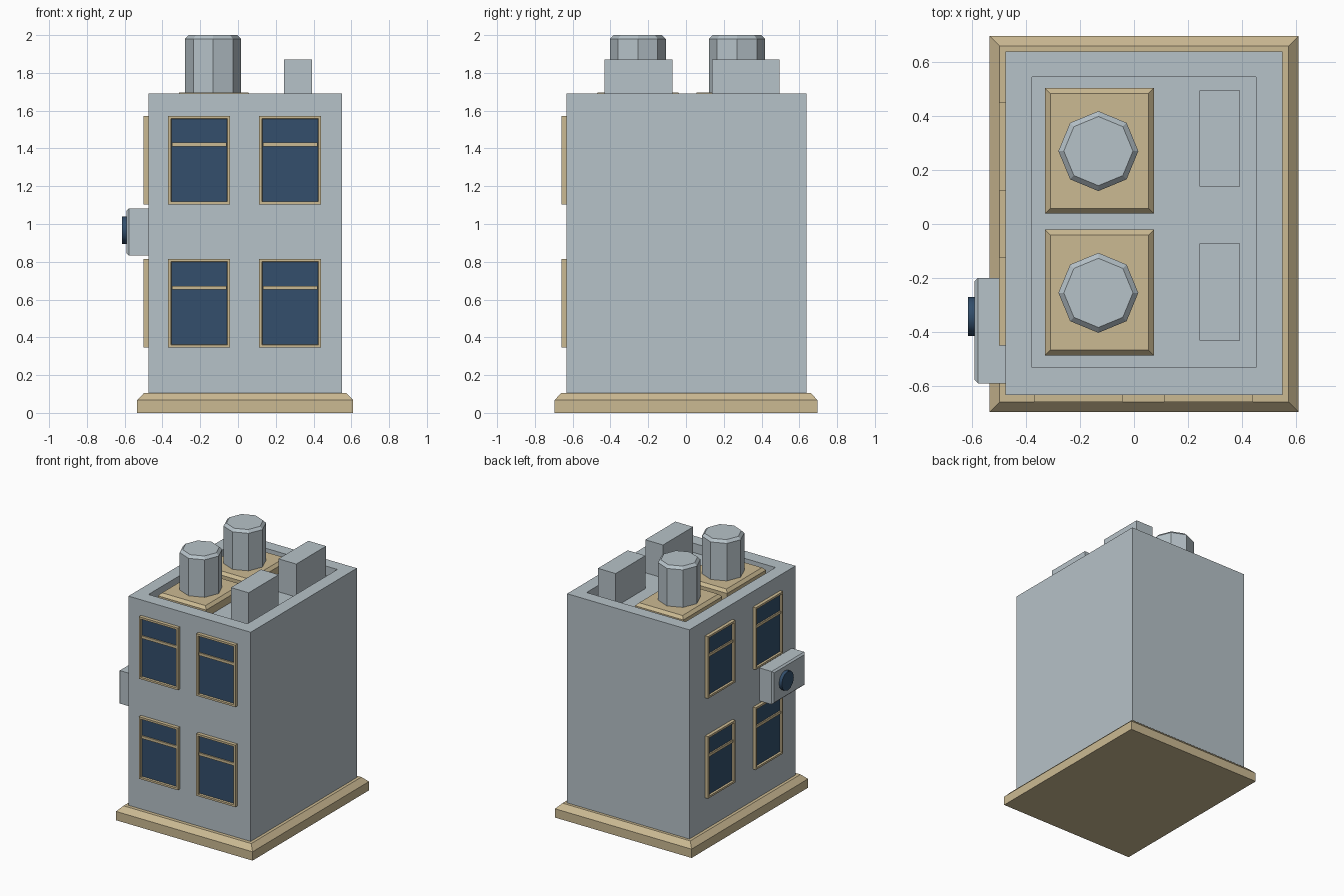
import bpy, bmesh, math
from mathutils import Matrix

if "Cube" in bpy.data.objects:
    bpy.data.objects.remove(bpy.data.objects["Cube"])


def material(name, rgb):
    m = bpy.data.materials.new(name)
    m.diffuse_color = (*rgb, 1)
    m.use_nodes = True
    m.node_tree.nodes["Principled BSDF"].inputs["Base Color"].default_value = m.diffuse_color
    return m


GREY = material("blue grey", (0.47, 0.54, 0.58))
TAN = material("sand trim", (0.60, 0.49, 0.29))
NAVY = material("navy glass", (0.033, 0.078, 0.15))
SIDE = Matrix.Rotation(math.radians(-90), 4, 'Y')   # local z -> world -x
LEFT = Matrix.Rotation(math.radians(-90), 4, 'Z')   # front -> left wall


def finish(name, bm, mats):
    bmesh.ops.recalc_face_normals(bm, faces=bm.faces)
    me = bpy.data.meshes.new(name)
    bm.to_mesh(me)
    bm.free()
    for m in mats:
        me.materials.append(m)
    ob = bpy.data.objects.new(name, me)
    bpy.context.collection.objects.link(ob)
    return ob


def rect(x0, x1, y0, y1, z, inset=0.0):
    i = inset
    return [(x0 + i, y0 + i, z), (x1 - i, y0 + i, z), (x1 - i, y1 - i, z), (x0 + i, y1 - i, z)]


def ngon(cx, cy, r, z, n=8):
    return [(cx + r * math.cos(2 * math.pi * k / n), cy + r * math.sin(2 * math.pi * k / n), z)
            for k in range(n)]


def loft(name, rings, mat, matrix=None):
    """Join rings of points with quads and cap both ends."""
    bm = bmesh.new()
    vs = [[bm.verts.new(p) for p in ring] for ring in rings]
    n = len(vs[0])
    for a, b in zip(vs, vs[1:]):
        for k in range(n):
            bm.faces.new((a[k], a[(k + 1) % n], b[(k + 1) % n], b[k]))
    bm.faces.new(vs[0][::-1])
    bm.faces.new(vs[-1])
    if matrix:
        bm.transform(matrix)
    return finish(name, bm, [mat])


def window(name, x0, x1, z0, wall, matrix):
    """Framed window with recessed glass and a glazing bar, built on the front."""
    z1, y0, y1 = z0 + 0.47, wall - 0.025, wall + 0.005
    bm = bmesh.new()
    bmesh.ops.create_cube(bm, size=1)
    bm.transform(Matrix.Translation(((x0 + x1) / 2, (y0 + y1) / 2, (z0 + z1) / 2))
                 @ Matrix.Diagonal((x1 - x0, y1 - y0, z1 - z0, 1)))
    bm.normal_update()
    glass = [f for f in bm.faces if f.normal.y < -0.9]
    bmesh.ops.inset_region(bm, faces=glass, thickness=0.021)
    bmesh.ops.inset_region(bm, faces=glass, thickness=0.003, depth=-0.015)
    glass[0].material_index = 1
    bm.transform(matrix)
    finish(name, bm, [TAN, NAVY])
    bar = z0 + 0.308
    loft(name + "_bar", [rect(x0 + 0.02, x1 - 0.02, wall - 0.02, wall, bar),
                         rect(x0 + 0.02, x1 - 0.02, wall - 0.02, wall, bar + 0.02)], TAN, matrix)


# plinth with a sloped upper edge
P = (-0.535, 0.61, -0.697, 0.697)
loft("plinth", [rect(*P, 0), rect(*P, 0.067), rect(*P, 0.105, 0.037)], TAN)

# walls, parapet and sunken roof
B = (-0.475, 0.55, -0.633, 0.638)
R = (-0.378, 0.452, -0.532, 0.545)
loft("walls", [rect(*B, 0.10), rect(*B, 1.69), rect(*R, 1.69), rect(*R, 1.62)], GREY)

# roof stacks on pads, and roof vents
for i, cy in enumerate((-0.255, 0.27)):
    D = (-0.33, 0.074, cy - 0.232, cy + 0.234)
    loft(f"stack_pad_{i}", [rect(*D, 1.615), rect(*D, 1.675), rect(*D, 1.696, 0.02)], TAN)
    loft(f"stack_{i}", [ngon(-0.132, cy, 0.148, 1.68), ngon(-0.132, cy, 0.148, 1.98),
                        ngon(-0.132, cy, 0.128, 2.0)], GREY)
for i, (y0, y1) in enumerate(((-0.432, -0.072), (0.138, 0.495))):
    V = (0.243, 0.392, y0, y1)
    loft(f"roof_vent_{i}", [rect(*V, 1.615), rect(*V, 1.87)], GREY)

# windows: two floors on the front and left walls
for floor, z in (("lower", 0.345), ("upper", 1.103)):
    for i, x in enumerate((-0.37, 0.112)):
        window(f"front_{floor}_window_{i}", x, x + 0.328, z, -0.635, Matrix())
    for i, x in enumerate((-0.45, 0.122)):
        window(f"left_{floor}_window_{i}", x, x + 0.328, z, -0.475, LEFT)

# cooling unit with round fan on the left wall
A = (0.832, 1.082, -0.59, -0.2)
loft("cooling_unit", [rect(*A, 0.47), rect(*A, 0.578), rect(*A, 0.59, 0.012)], GREY, SIDE)
fan = loft("fan", [ngon(0.967, -0.342, 0.072, 0.585, 12), ngon(0.967, -0.342, 0.072, 0.614, 12)], NAVY, SIDE)
bpy.context.view_layer.objects.active = fan
fan.select_set(True)
bpy.ops.object.shade_smooth_by_angle(angle=math.radians(50))
